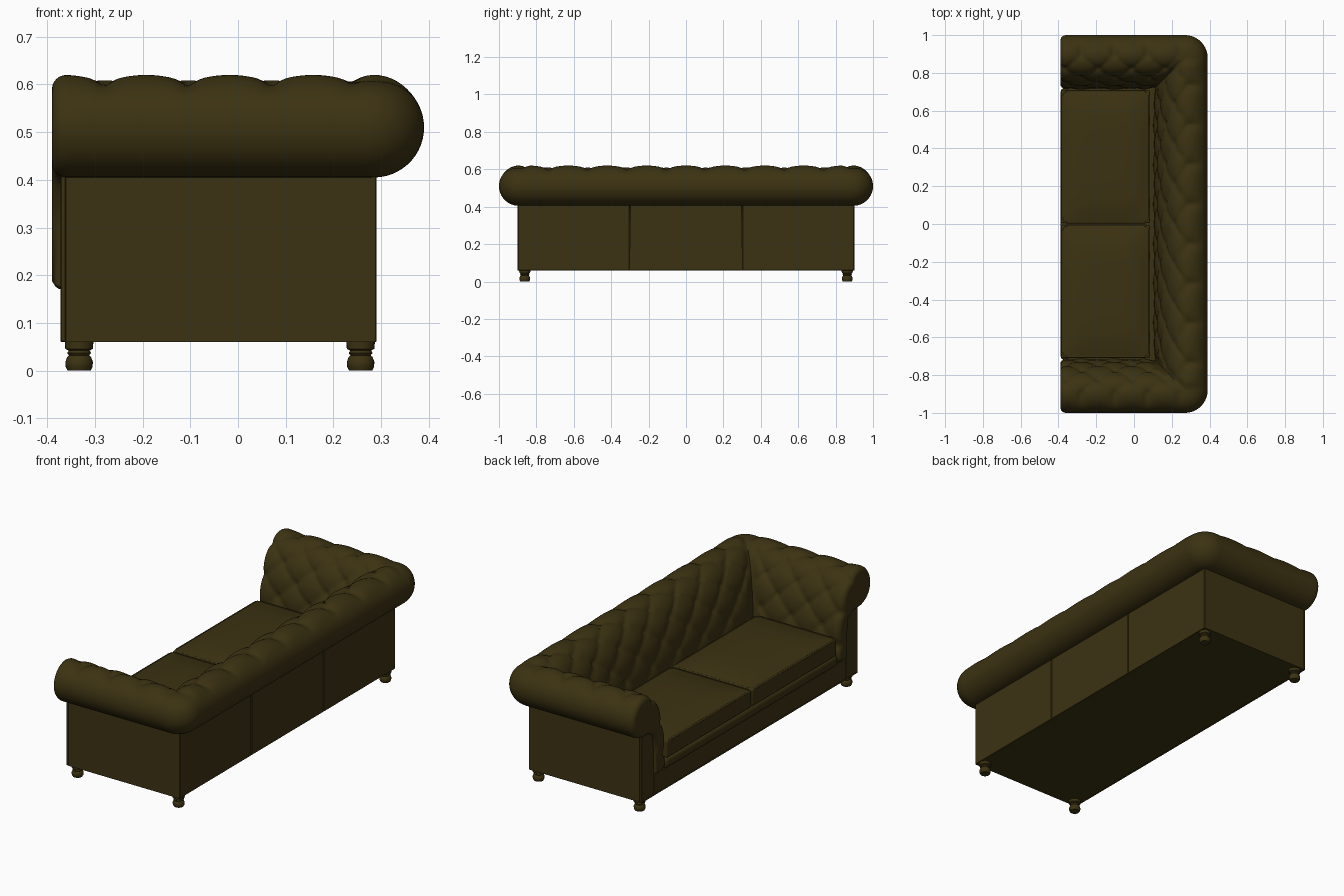
import bpy, bmesh, math
from mathutils import Vector
from mathutils.geometry import interpolate_bezier

cube = bpy.data.objects.get("Cube")
if cube:
    bpy.data.objects.remove(cube, do_unlink=True)

leather = bpy.data.materials.new("dark_olive_leather")
leather.use_nodes = True
COLOR = (0.045, 0.032, 0.006, 1)
leather.diffuse_color = COLOR
leather.node_tree.nodes["Principled BSDF"].inputs["Base Color"].default_value = COLOR


def finish(bm, name, angle=35):
    """Turn a bmesh into a smooth shaded leather object."""
    bmesh.ops.recalc_face_normals(bm, faces=bm.faces)
    mesh = bpy.data.meshes.new(name)
    bm.to_mesh(mesh)
    bm.free()
    mesh.materials.append(leather)
    obj = bpy.data.objects.new(name, mesh)
    bpy.context.collection.objects.link(obj)
    bpy.ops.object.select_all(action='DESELECT')
    obj.select_set(True)
    bpy.context.view_layer.objects.active = obj
    bpy.ops.object.shade_smooth_by_angle(angle=math.radians(angle))
    return obj


def box(name, lo, hi, bevel=0.0, segments=1, cuts=0, crown=0.0):
    """Box between two corners, optionally rounded and crowned on top."""
    bm = bmesh.new()
    bmesh.ops.create_cube(bm, size=2)
    if cuts:
        bmesh.ops.subdivide_edges(bm, edges=bm.edges, cuts=cuts, use_grid_fill=True)
    lo, hi = Vector(lo), Vector(hi)
    mid, half = (lo + hi) / 2, (hi - lo) / 2
    for v in bm.verts:
        c = v.co.copy()
        v.co = Vector(mid[i] + half[i] * c[i] for i in range(3))
        if c.z > 0.99:
            v.co.z += crown * (1 - c.x ** 4) * (1 - c.y ** 4)
    if bevel:
        sharp = [e for e in bm.edges if e.calc_face_angle(0) > 0.9]
        bmesh.ops.bevel(bm, geom=sharp, offset=bevel, segments=segments,
                        profile=0.5, affect='EDGES', clamp_overlap=True)
    return finish(bm, name)


def piping(name, points, radius=0.005, cyclic=True):
    """Thin cord along a path."""
    curve = bpy.data.curves.new(name, 'CURVE')
    curve.dimensions = '3D'
    curve.bevel_depth = radius
    curve.bevel_resolution = 2
    spline = curve.splines.new('POLY')
    spline.points.add(len(points) - 1)
    for p, co in zip(spline.points, points):
        p.co = (*co, 1)
    spline.use_cyclic_u = cyclic
    curve.materials.append(leather)
    obj = bpy.data.objects.new(name, curve)
    bpy.context.collection.objects.link(obj)


def smooth(t):
    t = max(0.0, min(1.0, t))
    return t * t * (3 - 2 * t)


# Rolled arm and back cross-section: d is outward offset, paired with height
PIVOT_X, PIVOT_Y, FRONT_X, ROUND = 0.27, 0.88, -0.39, 0.03
ROLL = Vector((0.015, 0.51))
R = 0.105
arc = [ROLL + R * Vector((math.cos(a), math.sin(a)))
       for a in (math.radians(-90 + 195 * i / 28) for i in range(29))]
inner = interpolate_bezier(arc[-1], (-0.115, 0.585), (-0.165, 0.42), (-0.165, 0.19), 40)
inner = [Vector(p[:2]) for p in inner]
closing = [Vector(p) for p in ((-0.145, 0.175), (-0.08, 0.175), (-0.075, 0.3),
                               (-0.065, 0.385), (-0.03, 0.405))]
profile = arc + inner[1:] + closing
N = len(profile)
tufted = len(arc) + len(inner) - 1

normals, lengths, run = [], [], 0.0
for i, p in enumerate(profile):
    tangent = (profile[(i + 1) % N] - profile[i - 1]).normalized()
    normals.append(Vector((tangent.y, -tangent.x)))
    run += (p - profile[i - 1]).length if i else 0
    lengths.append(run)
top_length = R * math.pi
end_length = lengths[tufted - 1]


def tuft(i, s, period, edge):
    """Diamond button tufting depth; edge fades it to a plain seam."""
    if i >= tufted:
        return 0.0
    t = lengths[i] - top_length
    amp = smooth(1 + t / 0.11) * smooth((end_length - lengths[i]) / 0.04)
    a, b = s / period, max(t, 0) / 0.085
    p, q = a + b / 2, a - b / 2
    pillow = math.sqrt(abs(math.sin(math.pi * p) * math.sin(math.pi * q)))
    dp, dq = p - round(p), q - round(q)
    button = math.exp(-(dp * dp + dq * dq) / 0.02)
    depth = 0.014 * (1 - pillow) + 0.009 * button - 0.005
    k = smooth(edge / 0.05)
    return -amp * (depth * k + 0.008 * (1 - k))


def arm_row(u):
    row = []
    for i, p in enumerate(profile):
        start, end = FRONT_X + ROUND, PIVOT_X + min(p.x, 0)
        x = start + (end - start) * u
        c = p + normals[i] * tuft(i, x - 0.07, 0.175, end - x)
        end = PIVOT_X + min(c.x, 0)
        row.append((start + (end - start) * u, PIVOT_Y + c.x, c.y))
    return row


def back_row(u):
    row = []
    for i, p in enumerate(profile):
        end = PIVOT_Y + min(p.x, 0)
        y = end * (1 - u)
        c = p + normals[i] * tuft(i, y - 0.105, 0.21, end - y)
        row.append((PIVOT_X + c.x, (PIVOT_Y + min(c.x, 0)) * (1 - u), c.y))
    return row


def corner_row(angle):
    row = []
    for i, p in enumerate(profile):
        c = p + normals[i] * tuft(i, 0, 1, 0)
        out, mitre = max(c.x, 0), min(c.x, 0)
        row.append((PIVOT_X + mitre + out * math.sin(angle),
                    PIVOT_Y + mitre + out * math.cos(angle), c.y))
    return row


def cap_row(angle):
    row = []
    x = FRONT_X + ROUND * (1 - math.sin(angle))
    for i, p in enumerate(profile):
        c = p + normals[i] * (tuft(i, FRONT_X + ROUND - 0.07, 0.175, 1)
                              - ROUND * (1 - math.cos(angle)))
        row.append((x, PIVOT_Y + c.x, c.y))
    return row


# Tufted arm and half of the back, mirrored to the other side
rows = [cap_row(math.pi / 2 * (1 - k / 6)) for k in range(6)]
rows += [arm_row(k / 52) for k in range(53)]
rows += [corner_row(math.pi / 2 * k / 10) for k in range(1, 10)]
rows += [back_row(k / 72) for k in range(73)]
bm = bmesh.new()
grid = [[bm.verts.new(co) for co in row] for row in rows]
for r0, r1 in zip(grid, grid[1:]):
    for i in range(N):
        j = (i + 1) % N
        bm.faces.new((r0[i], r0[j], r1[j], r1[i]))
bm.faces.new(grid[0])
bmesh.ops.remove_doubles(bm, verts=bm.verts, dist=0.0002)
roll = finish(bm, "tufted_arms_and_back", 60)
mirror = roll.modifiers.new("Mirror", 'MIRROR')
mirror.use_axis = (False, True, False)

# Frame: seat base, three back panels
box("seat_base", (-0.365, -0.898, 0.06), (0.285, 0.898, 0.18))
box("seat_deck", (-0.35, -0.75, 0.17), (0.15, 0.75, 0.23))
for k in (-1, 0, 1):
    box("back_panel", (0.19, k * 0.6 - 0.298, 0.06), (0.29, k * 0.6 + 0.298, 0.42), 0.002)
box("front_panel", (-0.372, -0.8, 0.064), (-0.36, 0.8, 0.172), 0.003)
piping("front_bottom_piping", [(-0.37, -0.895, 0.063), (-0.37, 0.895, 0.063)], 0.004, False)
box("seat_rail", (-0.388, -0.72, 0.17), (-0.3, 0.72, 0.226), 0.02, 4)

for side in (-1, 1):
    ys = sorted((side * 0.8, side * 0.9))
    box("arm_panel", (-0.36, ys[0], 0.06), (0.288, ys[1], 0.42))
    box("arm_front_panel", (-0.372, ys[0], 0.06), (-0.361, ys[1], 0.44), 0.002)

    # Seat cushion with piped edges
    y0, y1 = sorted((side * 0.004, side * 0.708))
    x0, x1 = -0.385, 0.085
    box("seat_cushion", (x0, y0, 0.226), (x1, y1, 0.315), 0.018, 4, 11, 0.028)
    for z in (0.236, 0.312):
        loop = []
        for cx, cy, a0 in ((x1, y1, 0), (x0, y1, 90), (x0, y0, 180), (x1, y0, 270)):
            mx = cx - math.copysign(0.03, cx - (x0 + x1) / 2)
            my = cy - math.copysign(0.03, cy - (y0 + y1) / 2)
            for k in range(5):
                a = math.radians(a0 + 22.5 * k)
                loop.append((mx + 0.026 * math.cos(a), my + 0.026 * math.sin(a), z))
        piping("cushion_piping", loop)

    # Turned feet
    for x in (-0.333, 0.257):
        bm = bmesh.new()
        outline = ((0, 0), (0.024, 0), (0.028, 0.008), (0.029, 0.018), (0.025, 0.029),
                   (0.021, 0.032), (0.025, 0.037), (0.022, 0.042), (0.029, 0.046),
                   (0.03, 0.062), (0, 0.062))
        vs = [bm.verts.new((x + r, side * 0.862, z)) for r, z in outline]
        es = [bm.edges.new(pair) for pair in zip(vs, vs[1:])]
        bmesh.ops.spin(bm, geom=vs + es, cent=(x, side * 0.862, 0), axis=(0, 0, 1),
                       angle=math.tau, steps=24)
        bmesh.ops.remove_doubles(bm, verts=bm.verts, dist=0.0002)
        finish(bm, "turned_foot")
